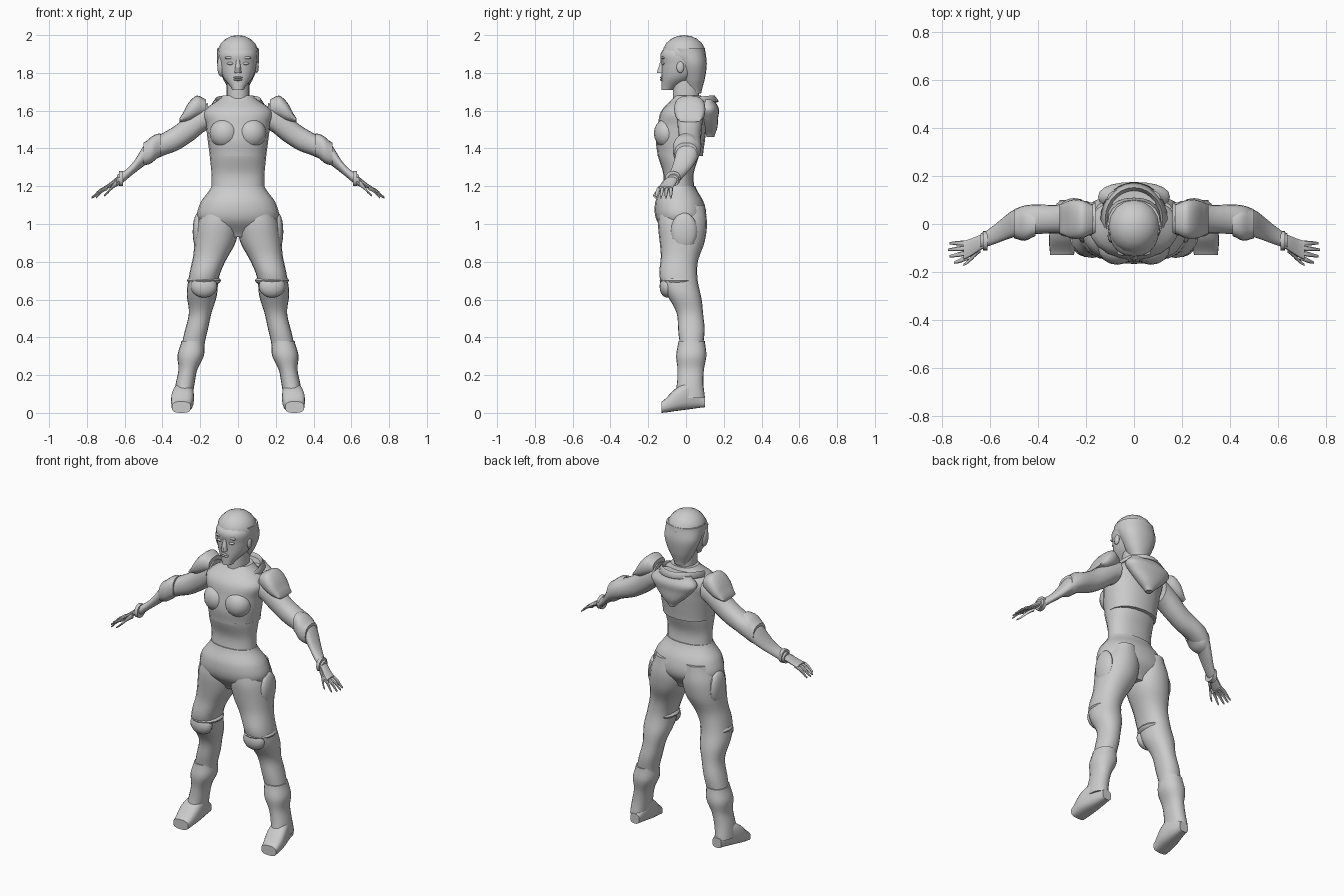
import bpy, bmesh, math
from mathutils import Matrix

cube = bpy.data.objects.get("Cube")
if cube:
    bpy.data.objects.remove(cube, do_unlink=True)

shade = (0.6, 0.6, 0.6, 1)
grey = bpy.data.materials.new("plain grey")
grey.use_nodes = True
grey.diffuse_color = shade
grey.node_tree.nodes["Principled BSDF"].inputs["Base Color"].default_value = shade
parts = []


def finish(name, bm, mirror=False):
    bmesh.ops.recalc_face_normals(bm, faces=bm.faces)
    mesh = bpy.data.meshes.new(name)
    bm.to_mesh(mesh)
    bm.free()
    mesh.materials.append(grey)
    obj = bpy.data.objects.new(name, mesh)
    bpy.context.collection.objects.link(obj)
    if mirror:
        obj.modifiers.new("mirror", 'MIRROR').use_mirror_merge = False
    parts.append(obj)
    return obj


def bridge(bm, rings):
    for lower, upper in zip(rings, rings[1:]):
        for k in range(len(lower)):
            bm.faces.new((lower[k - 1], lower[k], upper[k], upper[k - 1]))


def spline(values, t):
    """Smooth curve through evenly spaced values; a single number stays constant."""
    if not isinstance(values, list):
        return values
    last = len(values) - 1
    i = min(int(t * last), last - 1)
    u = t * last - i
    before, start = values[max(i - 1, 0)], values[i]
    end, after = values[i + 1], values[min(i + 2, last)]
    slope_in, slope_out = (end - before) / 2, (after - start) / 2
    rise = end - start
    return (start + slope_in * u + (3 * rise - 2 * slope_in - slope_out) * u ** 2
            + (slope_in + slope_out - 2 * rise) * u ** 3)


def loft(name, axis, span, center, radius, mirror=False, power=0.9, segments=20, slices=20):
    """Skin oval slices along an axis; center and radius hold one curve per other axis."""
    bm = bmesh.new()
    rings = []
    for step in range(slices + 1):
        t = step / slices
        along = span[0] + (span[1] - span[0]) * t
        ring = []
        for k in range(segments):
            angle = math.tau * k / segments
            spot = []
            for wave, mid, half in zip((math.cos(angle), math.sin(angle)), center, radius):
                wave = math.copysign(abs(wave) ** power, wave)
                spot.append(spline(mid, t) + spline(half, t) * wave)
            spot.insert("xyz".index(axis), along)
            ring.append(bm.verts.new(spot))
        rings.append(ring)
    bridge(bm, rings)
    bm.faces.new(rings[0])
    bm.faces.new(rings[-1])
    return finish(name, bm, mirror)


def blob(name, center, radii, mirror=False):
    bm = bmesh.new()
    place = Matrix.Translation(center) @ Matrix.Diagonal((*radii, 1))
    bmesh.ops.create_uvsphere(bm, u_segments=16, v_segments=10, radius=1, matrix=place)
    return finish(name, bm, mirror)


# Torso: waist, breastplate and hips
loft("waist", 'z', span=(1.15, 1.37), center=(0, -.04), radius=([.14, .14, .15], [.09, .08, .11]))
loft("breastplate", 'z', span=(1.36, 1.68), center=(0, [-.03, -.03, -.02, -.01, .01]),
     radius=([.15, .16, .17, .18, .08], [.12, .13, .13, .12, .07]))
blob("bust", center=(.07, -.1, 1.48), radii=(.08, .07, .08), mirror=True)
loft("hips", 'z', span=(1.2, .93), center=(0, [-.04, -.02]),
     radius=([.14, .2, .21, .1], [.09, .13, .13, .07]))

# Legs: trousers, pockets, knee pads, boots and shoes
loft("trouser_leg", 'z', span=(1.1, .34),
     center=([.1, .12, .18, .2, .24], [-.02, -.02, -.04, .02, .03]),
     radius=([.08, .11, .11, .09, .08, .08, .06, .06, .06],
             [.12, .13, .12, .1, .1, .09, .07, .07, .06]), mirror=True, slices=32)
blob("thigh_pocket", center=(.21, -.01, .96), radii=(.03, .07, .1), mirror=True)
blob("knee_pad", center=(.18, -.1, .67), radii=(.07, .04, .06), mirror=True)
blob("knee_cuff", center=(.18, -.04, .7), radii=(.09, .1, .03), mirror=True)
loft("boot_shaft", 'z', span=(.38, .08), center=([.24, .29], [.03, .02]),
     radius=([.06, .07, .05, .05, .05], [.07, .08, .07, .07, .08]), mirror=True)
loft("shoe", 'y', span=(.1, -.13), center=([.28, .3], [.06, .09, .07, .03]),
     radius=([.03, .05, .06, .05], [.03, .07, .06, .03]), mirror=True, power=.7)

# Arms: sleeve, cuff, shoulder plate and wrist
loft("sleeve", 'x', span=(.16, .64),
     center=([.02, .02, .01, -.07], [1.57, 1.52, 1.46, 1.42, 1.38, 1.29, 1.23]),
     radius=([.07, .06, .06, .03], [.07, .08, .07, .06, .06, .03, .03]), mirror=True)
loft("forearm_cuff", 'x', span=(.41, .5), center=(0, [1.42, 1.37]),
     radius=([.05, .07, .06], [.06, .07, .06]), mirror=True, power=.8, slices=6)
loft("shoulder_plate", 'x', span=(.17, .31), center=(.02, [1.62, 1.62, 1.59, 1.55]),
     radius=([.06, .08, .08, .06], [.04, .06, .05, .01]), mirror=True, power=.8, slices=9)
loft("wrist_band", 'x', span=(.61, .63), center=(-.07, 1.24), radius=(.04, .04),
     mirror=True, slices=2)

# Hands: palm, four fingers and a thumb
loft("palm", 'x', span=(.62, .71), center=([-.07, -.11], [1.24, 1.19]),
     radius=([.03, .04], [.02, .01]), mirror=True, segments=12, slices=6)
for i, finger in enumerate(("little", "ring", "middle", "index")):
    root = -.08 - .02 * i
    tip = .775 - .006 * (i - 1) ** 2
    loft(finger + "_finger", 'x', span=(.69, tip),
         center=([root, root - .007 * i], [1.19, 1.175, 1.14]),
         radius=([.01, .01, .005], [.01, .01, .005]), mirror=True, segments=8, slices=6)
loft("thumb", 'x', span=(.64, .71), center=([-.11, -.17], [1.22, 1.15]),
     radius=([.01, .01, .005], [.02, .01, .005]), mirror=True, segments=8, slices=6)

# Head: neck, face and hair
loft("neck", 'z', span=(1.62, 1.76), center=(0, 0), radius=(.06, .07), slices=4)
loft("face", 'z', span=(1.71, 1.98), center=(0, [-.1, -.04, -.02, -.02, 0]),
     radius=([.03, .08, .1, .1, .05], [.03, .09, .11, .11, .05]))
loft("hair", 'z', span=(1.69, 1.93), center=(0, [.04, .04, .03, 0]),
     radius=([.04, .08, .11, .11], [.04, .06, .08, .1]))
blob("crown", center=(0, -.01, 1.9), radii=(.11, .115, .1))
blob("side_lock", center=(-.09, -.05, 1.84), radii=(.02, .03, .06))
blob("ear", center=(.1, -.03, 1.83), radii=(.01, .02, .03))
loft("nose", 'z', span=(1.8, 1.87), center=(0, [-.13, -.125]),
     radius=([.018, .01], [.025, .01]), segments=10, slices=6)
blob("eye", center=(.04, -.12, 1.85), radii=(.018, .012, .008), mirror=True)
blob("brow", center=(.04, -.12, 1.88), radii=(.03, .012, .008), mirror=True)
for name, height in (("upper_lip", 1.775), ("lower_lip", 1.764)):
    blob(name, center=(0, -.128, height), radii=(.024, .01, .006))

# Open collar that dips at the throat, with the folded hood behind
bm = bmesh.new()
rings = []
for reach, drop in ((.09, .05), (.12, 0), (.14, .03)):
    ring = []
    for k in range(28):
        angle = math.tau * k / 28
        front = (1 + math.cos(angle)) / 2
        ring.append(bm.verts.new((reach * math.sin(angle), .02 - reach * 1.1 * math.cos(angle),
                                  1.68 - .07 * front ** 2 - drop)))
    rings.append(ring)
bridge(bm, rings)
collar = finish("collar", bm)
collar.modifiers.new("thickness", 'SOLIDIFY').thickness = .01
loft("hood", 'z', span=(1.66, 1.46), center=(0, [.11, .13]),
     radius=([.11, .15, .12, .07, .02], [.04, .06, .05, .04, .02]))

# Smooth shading with crisp edges
bpy.ops.object.select_all(action='DESELECT')
for obj in parts:
    obj.select_set(True)
bpy.context.view_layer.objects.active = parts[0]
bpy.ops.object.shade_smooth_by_angle(angle=math.radians(40))
